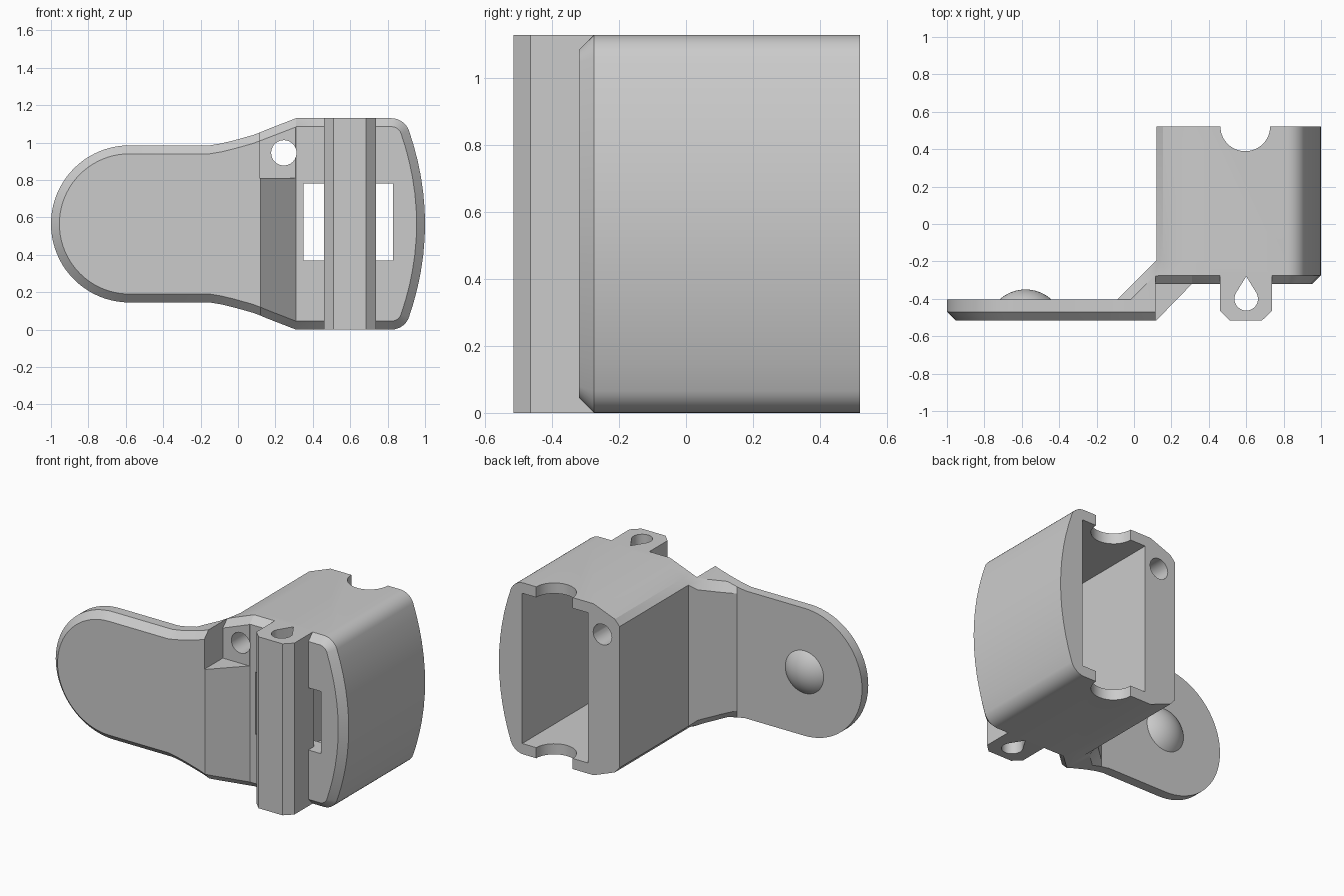
import bpy, bmesh, math
from mathutils import Vector, Matrix

cube = bpy.data.objects.get("Cube")
if cube:
    bpy.data.objects.remove(cube, do_unlink=True)

grey = bpy.data.materials.new("plain_grey")
grey.use_nodes = True
GREY = (0.6, 0.6, 0.6, 1)
grey.diffuse_color = GREY
grey.node_tree.nodes["Principled BSDF"].inputs["Base Color"].default_value = GREY

MID = 0.565      # height of the mirror plane
BEVEL = 0.045


def finish(bm, name):
    bmesh.ops.remove_doubles(bm, verts=bm.verts, dist=1e-5)
    bmesh.ops.recalc_face_normals(bm, faces=bm.faces)
    mesh = bpy.data.meshes.new(name)
    bm.to_mesh(mesh)
    bm.free()
    mesh.materials.append(grey)
    obj = bpy.data.objects.new(name, mesh)
    bpy.context.collection.objects.link(obj)
    return obj


def prism(name, loop_a, loop_b):
    """Solid between two matching loops of 3D points."""
    bm = bmesh.new()
    a = [bm.verts.new(p) for p in loop_a]
    b = [bm.verts.new(p) for p in loop_b]
    bm.faces.new(a)
    bm.faces.new(b)
    for i in range(len(a)):
        j = (i + 1) % len(a)
        bm.faces.new((a[i], a[j], b[j], b[i]))
    return finish(bm, name)


def upright(name, pts, lo, hi):
    return prism(name, [(x, y, lo) for x, y in pts], [(x, y, hi) for x, y in pts])


def along_y(name, pts, lo, hi):
    return prism(name, [(x, lo, z) for x, z in pts], [(x, hi, z) for x, z in pts])


def box(x0, x1, z0, z1):
    return [(x0, z0), (x1, z0), (x1, z1), (x0, z1)]


def arc(cx, cy, r, a0, a1, n):
    return [(cx + r * math.cos(math.radians(a0 + (a1 - a0) * i / n)),
             cy + r * math.sin(math.radians(a0 + (a1 - a0) * i / n))) for i in range(n + 1)]


def combine(target, other, operation):
    mod = target.modifiers.new("join", 'BOOLEAN')
    mod.operation, mod.solver, mod.object = operation, 'EXACT', other
    other.hide_render = True
    bpy.context.view_layer.objects.active = target
    bpy.ops.object.modifier_apply(modifier=mod.name)
    bpy.data.objects.remove(other, do_unlink=True)


def smooth(obj):
    bpy.ops.object.select_all(action='DESELECT')
    obj.select_set(True)
    bpy.context.view_layer.objects.active = obj
    bpy.ops.object.shade_smooth_by_angle(angle=math.radians(25))


# Upper half outline as (x, half height), from the paddle tip to the bulged side
paddle_end = arc(-0.58, 0, 0.42, 180, 90, 20)
neck = [(-0.15, 0.42), (-0.09, 0.43), (-0.02, 0.447), (0.08, 0.475), (0.12, 0.49),
        (0.12, 0.49), (0.155, 0.505), (0.31, MID)]
corner = arc(0.82, 0.465, 0.1, 90, 20, 7)
bulge = [(1 - 0.086 * (h / 0.499) ** 2, h) for h in (0.42, 0.34, 0.26, 0.17, 0.08, 0)]
outline = paddle_end + neck + corner + bulge
BOX_START = len(paddle_end) + 5


def inset(i):
    x, h = outline[i]
    if h < 1e-6:
        return x + (BEVEL if x < 0 else -BEVEL), 0
    if -0.16 < x < 0.32:
        return x, h - BEVEL
    d = Vector(outline[i + 1]) - Vector(outline[i - 1])
    n = Vector((d.y, -d.x)).normalized() * BEVEL
    return x + n.x, h + n.y


def front(x):
    return -0.515 + 0.195 * min(max((x - 0.12) / 0.19, 0), 1)


def half_ring(i):
    x, h = outline[i]
    xi, hi = inset(i)
    ring = [(xi, front(xi), hi), (x, front(x) + BEVEL, h)]
    rear = -0.405 + min(max(x + 0.09, 0), 0.21)
    if i < BOX_START:                      # paddle and sloping neck
        drop = BEVEL if x > -0.1 else 0
        edge = max(-0.405, rear - 0.07)
        tip = (x, rear, h - drop if x < 0.12 else 0.465)
        ring += [(x, edge, h), tip, tip]
    else:                                  # sleeve
        hb = 0.465 if i == BOX_START else h
        ring += [(x, -0.265, h), (x, -0.195, hb), (x, 0.52, hb)]
    return ring


# Main shell, lofted from mirrored rings
bm = bmesh.new()
rings = []
for i in range(len(outline)):
    half = half_ring(i)
    pts = half + [(x, y, -h) for x, y, h in reversed(half)]
    rings.append([bm.verts.new((x, y, MID + h)) for x, y, h in pts])
for a, b in zip(rings, rings[1:]):
    for k in range(len(a)):
        m = (k + 1) % len(a)
        bm.faces.new((a[k], a[m], b[m], b[k]))
bmesh.ops.remove_doubles(bm, verts=bm.verts, dist=1e-5)
bmesh.ops.dissolve_degenerate(bm, dist=1e-5, edges=bm.edges)
shell = finish(bm, "clip_body")

# Sleeve cavity and front window
combine(shell, along_y("cavity", box(0.35, 0.83, 0.07, 1.06), -0.19, 0.7), 'DIFFERENCE')
combine(shell, along_y("window", box(0.35, 0.83, 0.37, 0.78), -0.7, 0), 'DIFFERENCE')

# Screw pocket with a bevelled upper edge
def pocket_loop(x):
    top = 1.055 + 0.385 * (x - 0.12)
    return [(x, -0.7, 0.81), (x, -0.322, 0.81), (x, -0.322, top - BEVEL),
            (x, -0.222, top + 0.055), (x, -0.7, top + 0.055)]

combine(shell, prism("pocket", pocket_loop(0.115), pocket_loop(0.312)), 'DIFFERENCE')
combine(shell, along_y("screw_hole", arc(0.245, 0.945, 0.068, 0, 345, 23), -0.8, 0.8), 'DIFFERENCE')

# Front rib with a teardrop channel
rib = [(0.46, -0.26), (0.46, -0.465), (0.51, -0.515),
       (0.685, -0.515), (0.737, -0.465), (0.737, -0.26)]
combine(shell, upright("front_rib", rib, 0, 2 * MID), 'UNION')
drop = arc(0.6, -0.4, 0.063, 150, 390, 18) + [(0.6, -0.28)]
combine(shell, upright("channel", drop, -0.2, 1.4), 'DIFFERENCE')

# Finger notches at the rear of the top and bottom walls
combine(shell, upright("notch", arc(0.595, 0.522, 0.133, 0, 352.5, 47), -0.2, 1.4), 'DIFFERENCE')
smooth(shell)

# Domed button on the back of the paddle
bm = bmesh.new()
bmesh.ops.create_uvsphere(bm, u_segments=40, v_segments=40, radius=0.206,
                          matrix=Matrix.Rotation(math.pi / 2, 4, 'X'))
bmesh.ops.translate(bm, verts=bm.verts, vec=(-0.58, -0.556, MID))
bmesh.ops.bisect_plane(bm, geom=bm.verts[:] + bm.edges[:] + bm.faces[:],
                       plane_co=(0, -0.41, 0), plane_no=(0, 1, 0), clear_inner=True)
button = finish(bm, "paddle_button")
smooth(button)
